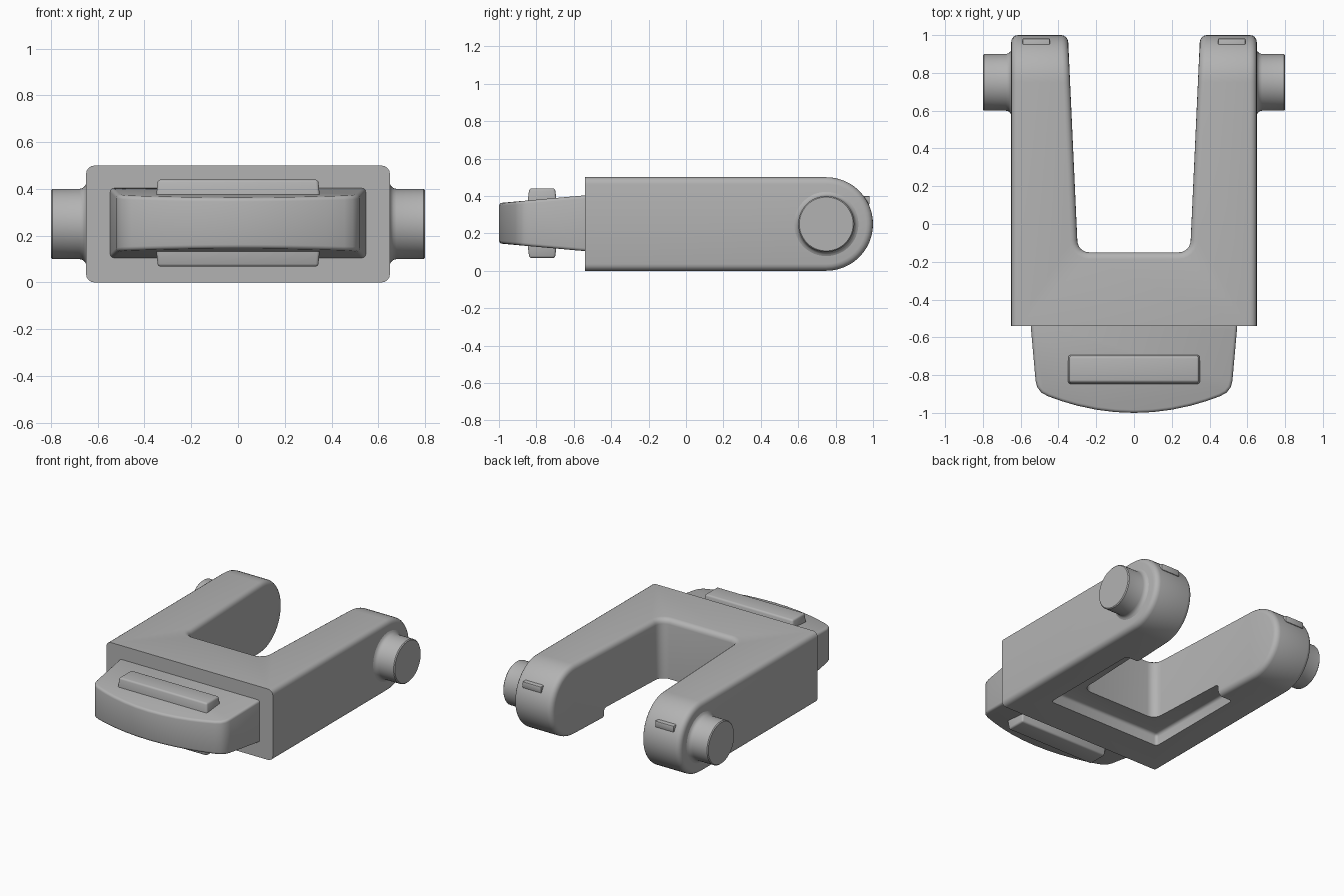
import bpy, bmesh, math
from mathutils import Vector

if "Cube" in bpy.data.objects:
    bpy.data.objects.remove(bpy.data.objects["Cube"])

grey = bpy.data.materials.new("plain grey")
grey.diffuse_color = (0.45, 0.45, 0.45, 1)
grey.use_nodes = True
grey.node_tree.nodes["Principled BSDF"].inputs["Base Color"].default_value = grey.diffuse_color


def make(name, bm):
    bmesh.ops.recalc_face_normals(bm, faces=bm.faces[:])
    me = bpy.data.meshes.new(name)
    bm.to_mesh(me)
    bm.free()
    ob = bpy.data.objects.new(name, me)
    bpy.context.collection.objects.link(ob)
    me.materials.append(grey)
    return ob


def prism(name, pts, place, lo, hi):
    # Extrude a closed outline between two levels; place maps (u, v, level) to 3D
    bm = bmesh.new()
    a = [bm.verts.new(place(u, v, lo)) for u, v in pts]
    b = [bm.verts.new(place(u, v, hi)) for u, v in pts]
    n = len(pts)
    bm.faces.new(a)
    bm.faces.new(b)
    for i in range(n):
        j = (i + 1) % n
        bm.faces.new((a[i], a[j], b[j], b[i]))
    return make(name, bm)


def block(name, x0, x1, y0, y1, z0, z1):
    return prism(name, [(x0, y0), (x1, y0), (x1, y1), (x0, y1)],
                 lambda u, v, w: (u, v, w), z0, z1)


def arc(cx, cy, r, a0, a1, n):
    return [(cx + r * math.cos(math.radians(a0 + (a1 - a0) * i / n)),
             cy + r * math.sin(math.radians(a0 + (a1 - a0) * i / n))) for i in range(n + 1)]


def apply_mod(ob, kind, **props):
    m = ob.modifiers.new(kind, kind)
    for k, v in props.items():
        setattr(m, k, v)
    bpy.context.view_layer.objects.active = ob
    bpy.ops.object.modifier_apply(modifier=m.name)


def bevel(ob, width, segments=3):
    apply_mod(ob, 'BEVEL', width=width, segments=segments,
              limit_method='ANGLE', angle_limit=math.radians(40))


def cut(ob, cutter):
    cutter.hide_render = True
    apply_mod(ob, 'BOOLEAN', object=cutter, operation='DIFFERENCE', solver='EXACT')
    bpy.data.objects.remove(cutter)


def smooth(ob):
    bpy.ops.object.select_all(action='DESELECT')
    ob.select_set(True)
    bpy.context.view_layer.objects.active = ob
    bpy.ops.object.shade_smooth_by_angle(angle=math.radians(32))


# Fork body: side profile with round arm ends
side = [(-0.65, 0.5), (-0.65, 0)] + arc(0.75, 0.25, 0.25, -90, 90, 24)
body = prism("fork_body", side, lambda u, v, w: (w, u, v), -0.65, 0.65)

# Tapered slot with rounded inner corners
half = arc(0.237, -0.087, 0.063, -90, 0, 6) + [(0.359, 1.2)]
slot = half + [(-x, y) for x, y in reversed(half)]
cut(body, prism("slot_cutter", slot, lambda u, v, w: (u, v, w), -0.2, 0.7))
bevel(body, 0.036, 4)

# Crisp front face and stepped recess around the slot underneath
cut(body, block("front_cutter", -1, 1, -1, -0.54, -0.5, 1))
recess = block("recess_cutter", -0.44, 0.44, -0.30, 0.45, -0.1, 0.08)
bevel(recess, 0.02)
cut(body, recess)
smooth(body)

# Grip: tapered tongue with a bowed front
right = [(0.55, -0.50), (0.545, -0.56), (0.521, -0.83), (0.512, -0.865),
         (0.49, -0.893), (0.455, -0.912)]
bow = [(x, -1 + 0.088 * (x / 0.455) ** 2) for x in (0.38, 0.3, 0.2, 0.1, 0)]
half = right + bow
outline = half + [(-x, y) for x, y in reversed(half[:-1])]


def grip_place(u, v, w):
    t = (v + 0.54) / -0.46
    return (u, v, 0.254 + w * (0.149 - 0.041 * t))


grip = prism("grip", outline, grip_place, -1, 1)
bevel(grip, 0.016)
smooth(grip)

# Ribs above and below the grip, narrower at the crest
for name, s in (("top_rib", 1), ("bottom_rib", -1)):
    rib = block(name, -0.352, 0.352, -0.85, -0.688, 0.3 * s, 0.185 * s)
    for v in rib.data.vertices:
        if abs(v.co.z) > 0.25:
            v.co.x *= 0.975
            v.co.y = -0.769 + (v.co.y + 0.769) * 0.85
            v.co.z = 0.186 * s
        else:
            v.co.z = 0.09 * s
        v.co.z += 0.254
    bevel(rib, 0.012)
    smooth(rib)

# Pivot pins with a small flare at the root, and stop tabs on the arm ends
pin_profile = [(0.6, 0.172), (0.65, 0.172), (0.655, 0.162), (0.664, 0.154), (0.678, 0.15),
               (0.794, 0.15), (0.8, 0.144)]
for label, s in (("right", 1), ("left", -1)):
    bm = bmesh.new()
    n = 48
    rings = [[bm.verts.new((s * x, 0.75 + r * math.cos(2 * math.pi * i / n),
                            0.25 + r * math.sin(2 * math.pi * i / n))) for i in range(n)]
             for x, r in pin_profile]
    for a, b in zip(rings, rings[1:]):
        for i in range(n):
            j = (i + 1) % n
            bm.faces.new((a[i], a[j], b[j], b[i]))
    bm.faces.new(rings[0])
    bm.faces.new(rings[-1])
    smooth(make(label + "_pin", bm))

    x0, x1 = sorted((0.445 * s, 0.59 * s))
    tab = block(label + "_tab", x0, x1, 0.9, 0.982, 0.355, 0.4)
    bevel(tab, 0.006, 2)
    smooth(tab)

# Make sure every part is wound outward
for ob in bpy.context.collection.objects:
    bm = bmesh.new()
    bm.from_mesh(ob.data)
    bmesh.ops.recalc_face_normals(bm, faces=bm.faces[:])
    bm.to_mesh(ob.data)
    bm.free()
